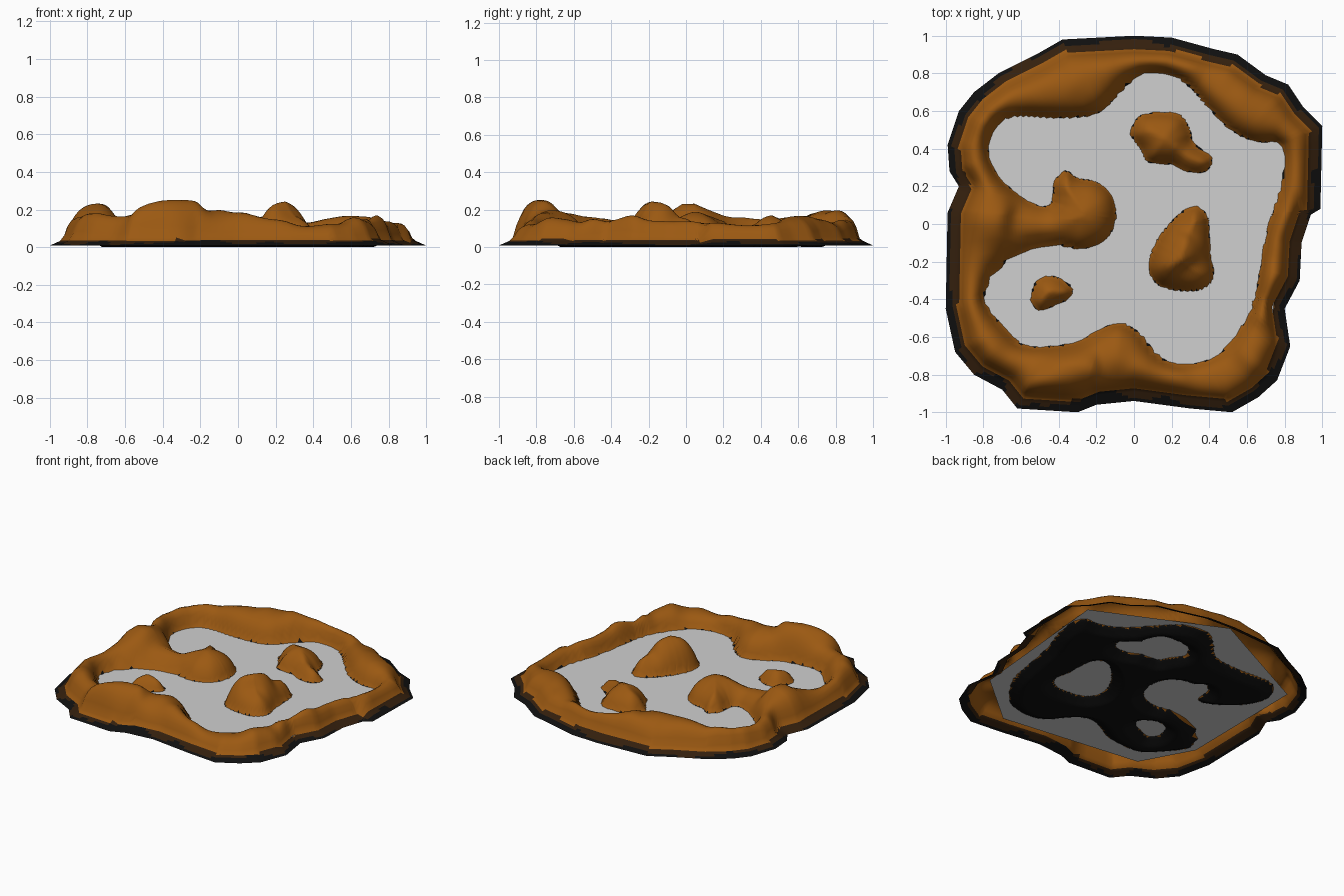
import bpy, math
from mathutils import Vector, noise

if "Cube" in bpy.data.objects:
    bpy.data.objects.remove(bpy.data.objects["Cube"])

WATER = 0.04   # height of the flat lake sheet
SKIRT = 0.07   # width of the dark outer foot


def material(name, rgb):
    m = bpy.data.materials.new(name)
    m.diffuse_color = (*rgb, 1)
    m.use_nodes = True
    m.node_tree.nodes["Principled BSDF"].inputs["Base Color"].default_value = m.diffuse_color
    return m


brown = material("orange brown rock", (0.33, 0.10, 0.006))
dark = material("dark brown foot", (0.034, 0.014, 0.004))
black = material("black bed", (0.005, 0.005, 0.005))
grey = material("light grey sheet", (0.63, 0.63, 0.63))

# Ground plan: outer edge of the rock
outline = [(.99, .08), (1, .52), (.9, .62), (.82, .74), (.7, .79), (.55, .9), (.42, .93),
           (.2, .99), (0, 1), (-.38, .98), (-.52, .9), (-.72, .8), (-.85, .7), (-.93, .6),
           (-.99, .42), (-.98, .28), (-.93, .2), (-.99, .06), (-1, -.45), (-.95, -.68),
           (-.85, -.8), (-.7, -.88), (-.62, -.98), (-.3, -1), (-.2, -.96), (0, -.94),
           (.3, -.98), (.52, -1), (.66, -.92), (.76, -.83), (.83, -.65), (.8, -.45),
           (.88, -.3), (.89, -.1), (.94, .05)]
# Shoreline of the lake
lake = [(.79, .42), (.79, .2), (.72, 0), (.68, -.2), (.63, -.45), (.5, -.65), (.38, -.73),
        (.23, -.75), (.12, -.7), (.02, -.58), (-.08, -.53), (-.18, -.56), (-.28, -.62),
        (-.4, -.65), (-.58, -.65), (-.68, -.57), (-.79, -.43), (-.79, -.33), (-.72, -.22),
        (-.55, -.12), (-.38, -.11), (-.27, -.13), (-.15, -.08), (-.1, .03), (-.12, .15),
        (-.2, .22), (-.3, .24), (-.36, .28), (-.42, .22), (-.43, .12), (-.48, .09),
        (-.58, .13), (-.72, .25), (-.78, .4), (-.73, .53), (-.62, .58), (-.4, .57),
        (-.2, .59), (-.1, .68), (0, .78), (.13, .81), (.27, .76), (.4, .62), (.52, .5),
        (.65, .44)]
# Shorelines of the three islands
islands = [
    [(-.01, .48), (.03, .57), (.15, .59), (.25, .57), (.3, .48), (.31, .43), (.41, .35),
     (.38, .28), (.29, .28), (.2, .32), (.08, .33), (.04, .4)],
    [(.08, -.23), (.12, -.1), (.22, .03), (.32, .09), (.39, .03), (.4, -.15), (.42, -.27),
     (.36, -.34), (.25, -.35), (.13, -.32)],
    [(-.54, -.37), (-.51, -.3), (-.43, -.28), (-.34, -.33), (-.34, -.39), (-.42, -.43),
     (-.5, -.46), (-.54, -.42)],
]
# Crest heights (x, y, z) around the rim, on the headland and on the islands
peaks = [(-.3, -.78, .245), (-.1, -.72, .19), (.1, -.82, .15), (.45, -.8, .12),
         (-.62, -.76, .16), (-.47, -.91, .12), (-.86, -.45, .15), (-.85, -.2, .14),
         (-.78, .08, .22), (-.86, .35, .15), (-.78, .62, .14), (-.55, .7, .17),
         (-.3, .74, .19), (-.05, .85, .17), (.2, .88, .13), (.45, .73, .15),
         (.62, .6, .165), (.86, .42, .12), (.86, .2, .13), (.79, -.1, .12),
         (.72, -.4, .12), (.68, -.65, .14), (-.28, .06, .18), (-.55, 0, .14),
         (.15, .46, .165), (.33, .34, .11), (.25, -.14, .245), (.32, -.27, .15),
         (.33, .0, .14), (-.43, -.36, .12)]


def smooth_loop(pts, n=3):
    """Closed Catmull-Rom curve through the points."""
    p = [Vector(q) for q in pts]
    out = []
    for i in range(len(p)):
        a, b, c, d = p[i - 1], p[i], p[(i + 1) % len(p)], p[(i + 2) % len(p)]
        for k in range(n):
            t = k / n
            out.append(0.5 * (2 * b + (c - a) * t + (2 * a - 5 * b + 4 * c - d) * t * t
                              + (3 * b - a - 3 * c + d) * t ** 3))
    return [tuple(v) for v in out]


def segments(loop):
    return [(a[0], a[1], b[0] - a[0], b[1] - a[1]) for a, b in zip(loop, loop[1:] + loop[:1])]


shore = [s for l in [lake] + islands for s in segments(smooth_loop(l))]
edge = segments(outline)


def distance(x, y, segs):
    """Distance to the loops, and whether the point lies inside them (even-odd)."""
    best, inside = 9.0, False
    for ax, ay, dx, dy in segs:
        px, py = x - ax, y - ay
        t = (px * dx + py * dy) / (dx * dx + dy * dy)
        t = 0 if t < 0 else 1 if t > 1 else t
        ex, ey = px - t * dx, py - t * dy
        d = ex * ex + ey * ey
        if d < best:
            best = d
        if (py < 0) != (py < dy) and px < py * dx / dy:
            inside = not inside
    return math.sqrt(best), inside


def fullness(ds, do):
    """0 at the shore or foot, rising to 1 in the middle of wide land."""
    return 1 - math.exp(-2 * ds * do / (ds + do + 1e-6) / 0.13)


gains = []
for x, y, z in peaks:
    f = fullness(distance(x, y, shore)[0], max(0.02, distance(x, y, edge)[0] - SKIRT))
    gains.append((x, y, min(0.4, (z - WATER) / max(f, 0.15))))


def terrain(x, y):
    """Height of the rock, and whether the point is lake bed."""
    ds, wet = distance(x, y, shore)
    if wet:
        return WATER - min(WATER, 0.5 * ds), True
    do = distance(x, y, edge)[0] - SKIRT
    if do < 0:
        return WATER + 0.45 * do, False
    total = height = 0
    for px, py, g in gains:
        w = 1 / ((x - px) ** 2 + (y - py) ** 2 + 0.002) ** 2
        total += w
        height += w * g
    lump = 1 + 0.12 * noise.noise(Vector((x * 6, y * 6, 0)))
    return min(0.25, WATER + height / total * fullness(ds, do) * lump), False


# Rock: rings that shrink from the outer edge to the centre
SUB, RINGS = 6, 56
rim = [(ax + dx * k / SUB, ay + dy * k / SUB) for ax, ay, dx, dy in edge for k in range(SUB)]
n = len(rim)
plan = [(x * r / RINGS, y * r / RINGS) for r in range(RINGS, 0, -1) for x, y in rim] + [(0, 0)]
info = [terrain(x, y) for x, y in plan]
verts = [(x, y, i[0]) for (x, y), i in zip(plan, info)]
faces = [(r * n + i, r * n + (i + 1) % n, (r + 1) * n + (i + 1) % n, (r + 1) * n + i)
         for r in range(RINGS - 1) for i in range(n)]
last = (RINGS - 1) * n
faces += [(last + i, last + (i + 1) % n, len(verts) - 1) for i in range(n)]

mesh = bpy.data.meshes.new("rock_crater")
mesh.from_pydata(verts, [], faces)
for m in (brown, dark, black):
    mesh.materials.append(m)
# Colour by height: brown above the sheet, dark foot with black patches, black bed
for p in mesh.polygons:
    p.use_smooth = True
    z = sum(verts[v][2] for v in p.vertices) / len(p.vertices)
    if any(info[v][1] for v in p.vertices):
        p.material_index = 2 if z < WATER else 0
    elif z < WATER:
        c = p.center
        patch = noise.noise(Vector((c.x * 5, c.y * 5, 3)))
        p.material_index = 2 if z < 0.021 + 0.025 * patch else 1
mesh.update()
bpy.context.collection.objects.link(bpy.data.objects.new("rock_crater", mesh))

# Lake sheet: one flat polygon hidden under the rim
corners = [(.73, -.56), (.83, .53), (-.02, .93), (-.84, .52), (-.85, -.4), (-.66, -.75), (.35, -.88)]
sheet = bpy.data.meshes.new("lake_sheet")
sheet.from_pydata([(x, y, WATER) for x, y in corners], [], [tuple(range(len(corners)))])
sheet.materials.append(grey)
sheet.update()
bpy.context.collection.objects.link(bpy.data.objects.new("lake_sheet", sheet))
